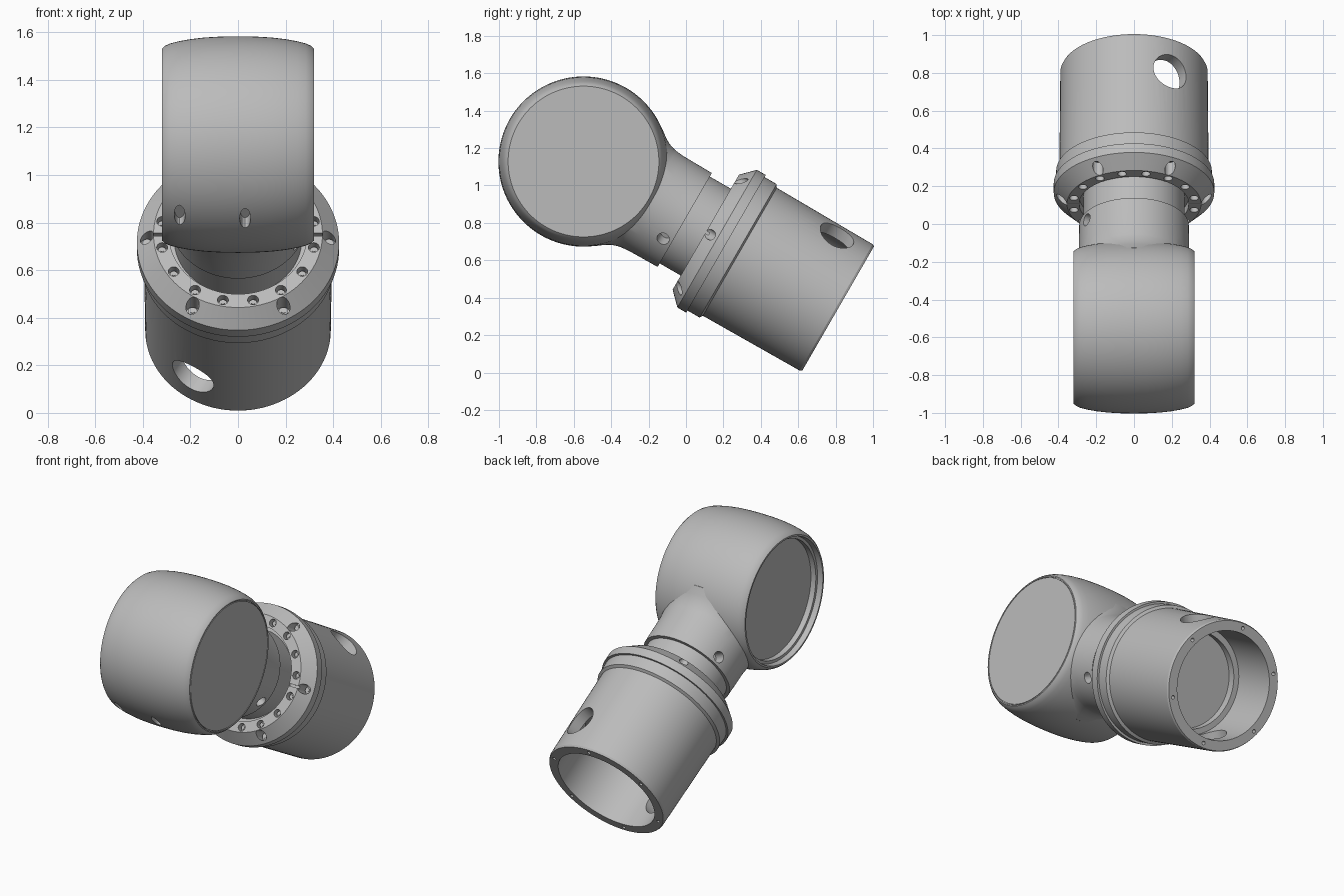
import bpy, bmesh, math
from mathutils import Matrix, Vector

cube = bpy.data.objects.get("Cube")
if cube:
    bpy.data.objects.remove(cube, do_unlink=True)

grey = bpy.data.materials.new("plain grey")
grey.use_nodes = True
grey.diffuse_color = (0.5, 0.5, 0.5, 1)
grey.node_tree.nodes["Principled BSDF"].inputs["Base Color"].default_value = (0.5, 0.5, 0.5, 1)

# Frames: the head turns about x, the tube points back and down at 30 degrees
PIVOT = Matrix.Translation((0, -0.548, 1.128))
TUBE = PIVOT @ Matrix.Rotation(math.radians(-120), 4, "X")
HEAD = PIVOT @ Matrix.Rotation(math.radians(90), 4, "Y")


def make_object(name, bm, frame):
    bmesh.ops.recalc_face_normals(bm, faces=bm.faces)
    mesh = bpy.data.meshes.new(name)
    bm.to_mesh(mesh)
    bm.free()
    mesh.materials.append(grey)
    obj = bpy.data.objects.new(name, mesh)
    obj.matrix_world = frame
    bpy.context.collection.objects.link(obj)
    return obj


def lathe(profile, steps=96):
    """Turn (position along axis, radius) points around local z."""
    bm = bmesh.new()
    verts = [bm.verts.new((r, 0, t)) for t, r in profile]
    edges = [bm.edges.new(pair) for pair in zip(verts, verts[1:])]
    bmesh.ops.spin(bm, geom=verts + edges, cent=(0, 0, 0), axis=(0, 0, 1),
                   angle=math.tau, steps=steps, use_merge=False)
    bmesh.ops.remove_doubles(bm, verts=bm.verts, dist=0.0001)
    return bm


def rod(bm, center, direction, radius, length, stretch=1, sides=24):
    turn = Vector(direction).to_track_quat("Z", "Y").to_matrix().to_4x4()
    bmesh.ops.create_cone(bm, cap_ends=True, segments=sides, radius1=radius, radius2=radius,
                          depth=length, matrix=Matrix.Translation(center) @ turn
                          @ Matrix.Diagonal((1, stretch, 1, 1)))


def polar(degrees, r, t):
    a = math.radians(degrees)
    return Vector((r * math.cos(a), r * math.sin(a), t))


def activate(obj):
    bpy.ops.object.select_all(action="DESELECT")
    obj.select_set(True)
    bpy.context.view_layer.objects.active = obj


def carve(obj, bm, frame):
    cutter = make_object("cutter", bm, frame)
    cutter.hide_render = True
    mod = obj.modifiers.new("holes", "BOOLEAN")
    mod.operation = "DIFFERENCE"
    mod.solver = "EXACT"
    mod.use_self = True
    mod.object = cutter
    activate(obj)
    bpy.ops.object.modifier_apply(modifier=mod.name)
    bpy.data.objects.remove(cutter, do_unlink=True)


def smooth(obj):
    activate(obj)
    bpy.ops.object.shade_smooth_by_angle(angle=math.radians(25))


# Barrel head, with a recessed end on the right and a flush end on the left
half = [(0, 0.455), (0.07, 0.454), (0.14, 0.45), (0.2, 0.443), (0.25, 0.434),
        (0.285, 0.425), (0.307, 0.415), (0.32, 0.403)]
recess = [(-0.25, 0), (-0.25, 0.37), (-0.285, 0.37), (-0.285, 0.388), (-0.32, 0.392)]
groove = [(0.32, 0.396), (0.314, 0.396), (0.314, 0.392), (0.32, 0.392), (0.32, 0)]
profile = recess + [(-x, r) for x, r in reversed(half)] + half[1:] + groove
head = make_object("head_housing", lathe(profile, 128), HEAD)

# Two slotted holes low on the front of the head
cut = bmesh.new()
radial = Vector((0, -0.33, -0.31)).normalized()
for x in (-0.245, 0.03):
    rod(cut, Vector((x, 0, 0)) + radial * 0.44, radial, 0.023, 0.1, stretch=2.4)
carve(head, cut, PIVOT)
smooth(head)

# Neck flaring into the head, kept inside the head's width
bm = lathe([(0.2, 0), (0.2, 0.36), (0.28, 0.36), (0.32, 0.33), (0.35, 0.312), (0.385, 0.3),
            (0.4, 0.297), (0.45, 0.292), (0.625, 0.29), (0.625, 0.268), (0.85, 0.268), (0.85, 0)])
for v in bm.verts:
    limit = 0.24 if v.co.z < 0.39 else 0.31
    v.co.x = max(-limit, min(limit, v.co.x))
neck = make_object("neck", bm, TUBE)
cut = bmesh.new()
for angle in (30, 210):
    rod(cut, polar(angle, 0.27, 0.575), polar(angle, 1, 0), 0.034, 0.12)
carve(neck, cut, TUBE)
smooth(neck)

# Flanged socket tube with an open, stepped bore
body = make_object("socket_tube", lathe([
    (0.8, 0), (0.8, 0.29), (0.755, 0.29), (0.755, 0.355), (0.825, 0.425), (0.88, 0.425),
    (0.88, 0.412), (0.955, 0.412), (0.965, 0.395), (1.56, 0.39), (1.572, 0.384),
    (1.572, 0.325), (1.25, 0.325), (1.25, 0.29), (1.2, 0.29), (1.2, 0)]), TUBE)

cut = bmesh.new()
bolts = bmesh.new()


def bolt_hole(angle, r, radius, floor):
    """Counterbore with a socket-head bolt at its floor."""
    rod(cut, polar(angle, r, floor - 0.06), (0, 0, 1), radius, 0.12)
    rod(bolts, polar(angle, r, floor - 0.005), (0, 0, 1), radius * 0.72, 0.02)
    rod(bolts, polar(angle, r, floor - 0.016), (0, 0, 1), radius * 0.4, 0.006, sides=6)


for i in range(16):
    bolt_hole(11.25 + 22.5 * i, 0.325, 0.023, 0.795)
for i in range(6):
    bolt_hole(60 * i, 0.382, 0.028, 0.845)
    # Small fixing holes in the open rim
    rod(cut, polar(30 + 60 * i, 0.357, 1.572), (0, 0, 1), 0.011, 0.08, sides=12)

# Radial slots across the flange face on both sides
for side in (-1, 1):
    bmesh.ops.create_cube(cut, size=1, matrix=Matrix.Translation((side * 0.33, 0, 0.75))
                          @ Matrix.Diagonal((0.1, 0.014, 0.05, 1)))

# Two opposed round windows through the tube wall
for angle in (-60, 120):
    rod(cut, polar(angle, 0.35, 1.37), polar(angle, 1, 0), 0.1, 0.22, sides=48)
carve(body, cut, TUBE)
smooth(body)
smooth(make_object("flange_bolts", bolts, TUBE))
